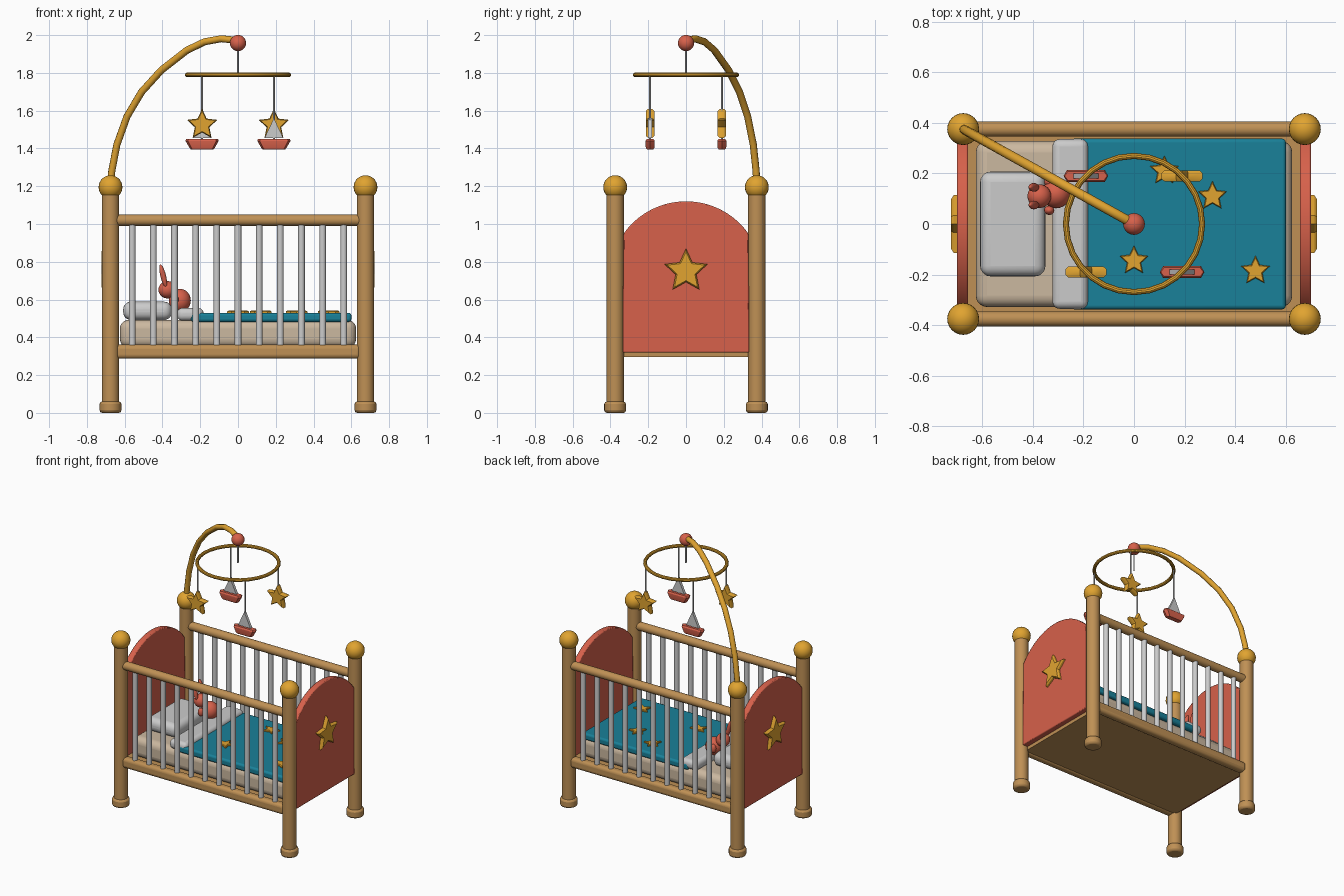
import bpy, bmesh
from math import pi, sin, cos, radians, sqrt
from mathutils import Vector

if "Cube" in bpy.data.objects:
    bpy.data.objects.remove(bpy.data.objects["Cube"])


def material(name, rgb):
    m = bpy.data.materials.new(name)
    m.diffuse_color = (*rgb, 1)
    m.use_nodes = True
    m.node_tree.nodes["Principled BSDF"].inputs["Base Color"].default_value = m.diffuse_color
    return m


WOOD = material("wood", (0.52, 0.28, 0.09))
GOLD = material("gold", (0.75, 0.37, 0.03))
RED = material("red", (0.68, 0.12, 0.07))
TEAL = material("teal", (0.01, 0.22, 0.32))
CREAM = material("cream", (0.60, 0.48, 0.35))


def finish(name, mat=None, bevel=0, segments=3):
    ob = bpy.context.object
    ob.name = name
    if mat:
        ob.data.materials.append(mat)
    if bevel:
        mod = ob.modifiers.new("bevel", 'BEVEL')
        mod.width, mod.segments = bevel, segments
    return ob


def rod(name, a, b, r, mat=None, sides=20, bevel=0):
    a, b = Vector(a), Vector(b)
    d = b - a
    bpy.ops.mesh.primitive_cylinder_add(vertices=sides, radius=r, depth=d.length, location=(a + b) / 2,
                                        rotation=d.to_track_quat('Z', 'Y').to_euler())
    return finish(name, mat, bevel, 2)


def box(name, lo, hi, mat=None, bevel=0, segments=3):
    lo, hi = Vector(lo), Vector(hi)
    bpy.ops.mesh.primitive_cube_add(size=1, location=(lo + hi) / 2)
    ob = bpy.context.object
    ob.scale = hi - lo
    bpy.ops.object.transform_apply(location=False, rotation=False, scale=True)
    return finish(name, mat, bevel, segments)


def ball(name, loc, size, mat=None, rot=(0, 0, 0)):
    bpy.ops.mesh.primitive_uv_sphere_add(segments=24, ring_count=14, radius=1, location=loc, rotation=rot)
    bpy.context.object.scale = size
    return finish(name, mat)


def loft(name, rings, mat=None, loc=(0, 0, 0), rot=(0, 0, 0), bevel=0):
    """Skin a stack of equal-length rings and cap both ends."""
    bm = bmesh.new()
    vs = [[bm.verts.new(p) for p in ring] for ring in rings]
    n = len(vs[0])
    for lo, hi in zip(vs, vs[1:]):
        for i in range(n):
            j = (i + 1) % n
            bm.faces.new((lo[i], lo[j], hi[j], hi[i]))
    bm.faces.new(vs[0][::-1])
    bm.faces.new(vs[-1])
    bmesh.ops.recalc_face_normals(bm, faces=bm.faces)
    me = bpy.data.meshes.new(name)
    bm.to_mesh(me)
    bm.free()
    ob = bpy.data.objects.new(name, me)
    bpy.context.collection.objects.link(ob)
    bpy.context.view_layer.objects.active = ob
    ob.location, ob.rotation_euler = loc, rot
    return finish(name, mat, bevel, 2)


def star(name, loc, r, t, rot=(0, 0, 0)):
    def ring(s, z):
        return [((r if k % 2 == 0 else r * 0.48) * s * cos(pi / 2 + k * pi / 5),
                 (r if k % 2 == 0 else r * 0.48) * s * sin(pi / 2 + k * pi / 5), z) for k in range(10)]
    return loft(name, [ring(0.86, -t), ring(1, -t * 0.5), ring(1, t * 0.5), ring(0.86, t)], GOLD, loc, rot)


# Corner posts with feet and ball finials
for x in (-0.675, 0.675):
    for y in (-0.375, 0.375):
        rod("post", (x, y, 0.02), (x, y, 1.16), 0.046, WOOD, 24)
        rod("post_foot", (x, y, 0), (x, y, 0.06), 0.058, WOOD, 24, 0.014)
        ball("post_finial", (x, y, 1.195), (0.063,) * 3, GOLD)

# Side rails and bars
for y in (-0.375, 0.375):
    rod("top_rail", (-0.65, y, 1.02), (0.65, y, 1.02), 0.03, WOOD)
    box("bottom_rail", (-0.65, y - 0.03, 0.287), (0.65, y + 0.03, 0.361), WOOD, 0.022, 4)
    for i in range(11):
        x = (i - 5) * 0.112
        rod("side_bar", (x, y, 0.34), (x, y, 1.01), 0.018, None, 14)

# Base board
box("base_board", (-0.66, -0.35, 0.295), (0.66, 0.35, 0.345), WOOD)

# Arched end panels with a star on the outside
arch = [(0.33 - 0.66 * k / 24) for k in range(25)]
outline = [(-0.335, 0.32), (0.335, 0.32)] + [(y, 1.12 - 0.405 + sqrt(0.405 ** 2 - y * y)) for y in arch]
for s in (-1, 1):
    loft("end_panel", [[(s * 0.677 + dx, y, z) for y, z in outline] for dx in (-0.022, 0.022)], RED, bevel=0.006)
    star("panel_star", (s * 0.702, 0, 0.75), 0.12, 0.021, (pi / 2, 0, pi / 2))

# Bedding
box("mattress", (-0.625, -0.328, 0.345), (0.625, 0.328, 0.492), CREAM, 0.045, 5)
box("blanket", (-0.25, -0.337, 0.482), (0.6, 0.337, 0.53), TEAL, 0.014, 3)
box("blanket_fold", (-0.322, -0.335, 0.488), (-0.182, 0.335, 0.555), None, 0.028, 5)
box("pillow", (-0.608, -0.207, 0.492), (-0.35, 0.207, 0.589), None, 0.042, 5)
for x, y in ((0, -0.145), (0.31, 0.11), (0.48, -0.185), (0.12, 0.21)):
    star("blanket_star", (x, y, 0.532), 0.06, 0.01)

# Plush rabbit
ball("rabbit_body", (-0.308, 0.12, 0.595), (0.058, 0.058, 0.062), RED)
ball("rabbit_head", (-0.374, 0.11, 0.652), (0.047, 0.047, 0.046), RED)
for y in (0.075, 0.145):
    ball("rabbit_ear", (-0.396, y, 0.725), (0.015, 0.017, 0.062), RED, (0, radians(-14), 0))
    ball("rabbit_arm", (-0.335, y + (y - 0.11) * 0.6, 0.60), (0.02, 0.018, 0.03), RED)

# Mobile arm, arching from the back left post to the centre
path = [(0, 1.2), (0.01, 1.28), (0.05, 1.42), (0.13, 1.57), (0.245, 1.70), (0.40, 1.815),
        (0.60, 1.92), (0.74, 1.965), (0.87, 1.981), (0.95, 1.975), (1, 1.96)]
cu = bpy.data.curves.new("mobile_arm", 'CURVE')
cu.dimensions = '3D'
cu.bevel_depth, cu.bevel_resolution, cu.use_fill_caps = 0.019, 3, True
sp = cu.splines.new('POLY')
sp.points.add(len(path) - 1)
for p, (s, z) in zip(sp.points, path):
    p.co = (-0.675 * (1 - s), 0.375 * (1 - s), z, 1)
sp.use_smooth = True
cu.materials.append(GOLD)
bpy.context.collection.objects.link(bpy.data.objects.new("mobile_arm", cu))

# Mobile hub, drop and ring
ball("mobile_hub", (0, 0, 1.958), (0.043,) * 3, RED)
rod("mobile_drop", (0, 0, 1.79), (0, 0, 1.95), 0.005, None, 8)
bpy.ops.mesh.primitive_torus_add(major_segments=28, minor_segments=10, major_radius=0.269,
                                 minor_radius=0.012, location=(0, 0, 1.79))
finish("mobile_ring", GOLD)


def boat(x, y):
    def ring(hx, hy, z):
        return [(-hx, 0, z), (-hx * 0.85, -hy, z), (hx * 0.85, -hy, z),
                (hx, 0, z), (hx * 0.85, hy, z), (-hx * 0.85, hy, z)]
    loft("boat_hull", [ring(0.06, 0.017, 1.395), ring(0.068, 0.023, 1.405),
                       ring(0.088, 0.024, 1.44), ring(0.084, 0.018, 1.45)], RED, (x, y, 0))
    loft("boat_sail", [[(-0.05, d, 1.455), (0.05, d, 1.455), (0, d, 1.56)] for d in (-0.01, 0.01)], None, (x, y, 0))
    rod("boat_mast", (x, y, 1.44), (x, y, 1.56), 0.006, None, 8)


# Hanging stars and boats
for x in (-0.19, 0.19):
    for y in (-0.19, 0.19):
        rod("hanging_string", (x, y, 1.55), (x, y, 1.79), 0.005, None, 8)
        if x * y > 0:
            star("hanging_star", (x, y, 1.525), 0.085, 0.022, (pi / 2, 0, 0))
        else:
            boat(x, y)

# Smooth round parts, keep edges sharp
bpy.ops.object.select_all(action='DESELECT')
for ob in bpy.context.scene.objects:
    if ob.type == 'MESH':
        ob.select_set(True)
        bpy.context.view_layer.objects.active = ob
bpy.ops.object.shade_smooth_by_angle(angle=radians(32))
